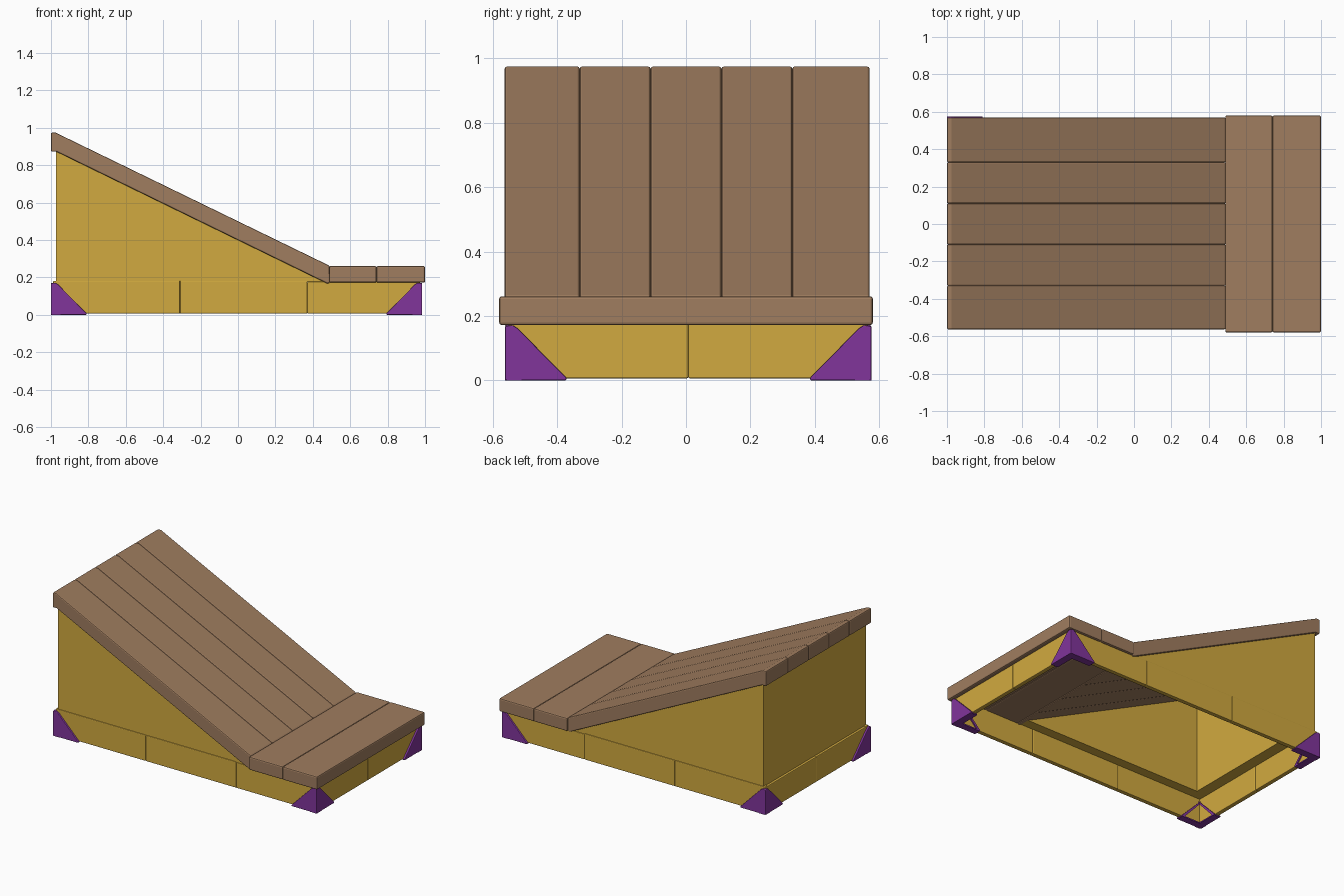
import bpy, bmesh
from mathutils import Vector

if "Cube" in bpy.data.objects:
    bpy.data.objects.remove(bpy.data.objects["Cube"])


def material(name, rgb):
    m = bpy.data.materials.new(name)
    m.diffuse_color = (*rgb, 1)
    m.use_nodes = True
    m.node_tree.nodes["Principled BSDF"].inputs["Base Color"].default_value = m.diffuse_color
    return m


YELLOW = material("yellow paint", (0.64, 0.40, 0.05))
BROWN = material("brown wood", (0.35, 0.205, 0.115))
PURPLE = material("purple corner", (0.22, 0.035, 0.33))


def prism(name, profile, axis, a, b, mat, bevel=0.0):
    """Extrude a (horizontal, z) profile along x or y from a to b."""
    def place(p, t):
        return Vector((t, p[0], p[1])) if axis == "x" else Vector((p[0], t, p[1]))
    bm = bmesh.new()
    lo = [bm.verts.new(place(p, a)) for p in profile]
    hi = [bm.verts.new(place(p, b)) for p in profile]
    bm.faces.new(lo)
    bm.faces.new(hi[::-1])
    n = len(profile)
    for i in range(n):
        j = (i + 1) % n
        bm.faces.new((lo[i], hi[i], hi[j], lo[j]))
    bmesh.ops.recalc_face_normals(bm, faces=bm.faces)
    me = bpy.data.meshes.new(name)
    bm.to_mesh(me)
    bm.free()
    me.materials.append(mat)
    ob = bpy.data.objects.new(name, me)
    bpy.context.collection.objects.link(ob)
    if bevel:
        mod = ob.modifiers.new("bevel", "BEVEL")
        mod.width = bevel
        mod.segments = 2
        mod.limit_method = "ANGLE"
    return ob


def rect(u0, u1, z0, z1):
    return [(u0, z0), (u1, z0), (u1, z1), (u0, z1)]


CX, CY = -0.008, 0.007      # centre of the base
HX, HY = 0.98, 0.556        # half size of the base frame
T = 0.03                    # frame board thickness

# Base frame boards along the front and back
cuts = [CX - HX, -0.31, 0.37, CX + HX]
for side, sy in (("front", -1), ("back", 1)):
    y = CY + sy * HY
    for i in range(3):
        prism(f"{side}_frame_board_{i + 1}", rect(cuts[i], cuts[i + 1], 0.006, 0.182 if i < 2 else 0.178),
              "y", min(y, y - sy * T), max(y, y - sy * T), YELLOW, 0.005)

# Base frame boards on the left and right ends
cuts = [CY - HY + 0.001, CY, CY + HY - 0.001]
for side, sx in (("left", -1), ("right", 1)):
    x = CX + sx * HX
    for i in range(2):
        prism(f"{side}_frame_board_{i + 1}", rect(cuts[i], cuts[i + 1], 0.006, 0.178),
              "x", min(x, x - sx * T), max(x, x - sx * T), YELLOW, 0.005)

# Wedge walls under the ramp, open inside
WX, WY = -0.972, 0.551
wedge = [(WX, 0.175), (0.47, 0.175), (WX, 0.88)]
for side, sy in (("front", -1), ("back", 1)):
    y = CY + sy * WY
    prism(f"{side}_wedge_wall", wedge, "y", min(y, y - sy * 0.09), max(y, y - sy * 0.09), YELLOW)
prism("left_wedge_wall", [(WX, 0.175), (WX + 0.09, 0.175), (WX + 0.09, 0.836), (WX, 0.88)],
      "y", CY - WY + 0.08, CY + WY - 0.08, YELLOW)

# Sloping ramp planks
ramp = [(-1, 0.872), (-1, 0.974), (-0.975, 0.974), (0.49, 0.262), (0.49, 0.168), (0.475, 0.168), (-0.97, 0.872)]
edges = [-0.563, -0.33, -0.11, 0.11, 0.33, 0.57]
for i in range(5):
    prism(f"ramp_plank_{i + 1}", ramp, "y", edges[i], edges[i + 1], BROWN, 0.007)

# Flat planks at the foot of the ramp
for i, (x0, x1) in enumerate(((0.488, 0.74), (0.74, 1.0))):
    prism(f"landing_plank_{i + 1}", rect(x0, x1, 0.172, 0.261), "y", -0.58, 0.58, BROWN, 0.008)

# Corner guards: a triangular plate on each face plus a rim along its slope
OX, OY = 0.992, 0.568
for xn, sx in (("left", -1), ("right", 1)):
    for yn, sy in (("front", -1), ("back", 1)):
        x, y = CX + sx * OX, CY + sy * OY

        def guard(c, s):
            return [(c, 0.0), (c - s * 0.19, 0.0), (c - s * 0.19, 0.008), (c - s * 0.038, 0.162),
                    (c - s * 0.022, 0.172), (c, 0.168)]

        def rim(c, s):
            return [(c - s * 0.188, 0.001), (c - s * 0.188, 0.008), (c - s * 0.038, 0.16),
                    (c - s * 0.025, 0.16), (c - s * 0.172, 0.001)]

        name = f"{yn}_{xn}_corner"
        prism(name + "_long_plate", guard(x, sx), "y", y, y - sy * 0.022, PURPLE, 0.004)
        prism(name + "_end_plate", guard(y, sy), "x", x, x - sx * 0.022, PURPLE, 0.004)
        prism(name + "_long_rim", rim(x, sx), "y", y - sy * 0.01, y - sy * 0.05, PURPLE)
        prism(name + "_end_rim", rim(y, sy), "x", x - sx * 0.01, x - sx * 0.05, PURPLE)
        # Lower edge wrapped beneath the frame
        prism(name + "_long_foot", rect(min(x, x - sx * 0.185), max(x, x - sx * 0.185), 0.0, 0.008),
              "y", y - sy * 0.005, y - sy * 0.05, PURPLE)
        prism(name + "_end_foot", rect(min(y, y - sy * 0.185), max(y, y - sy * 0.185), 0.0, 0.008),
              "x", x - sx * 0.005, x - sx * 0.05, PURPLE)
